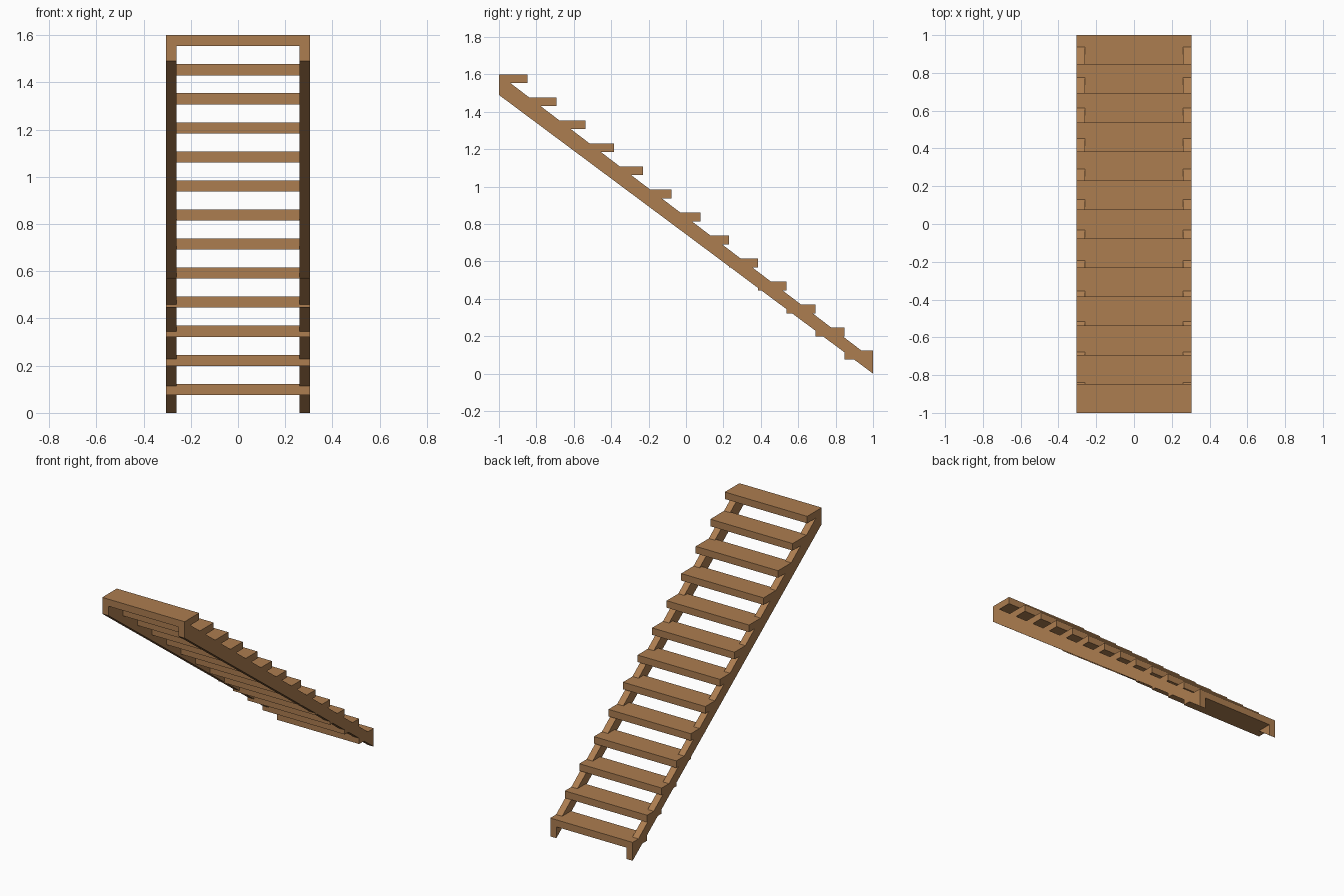
import bpy
import bmesh

cube = bpy.data.objects.get("Cube")
if cube:
    bpy.data.objects.remove(cube, do_unlink=True)

STEPS = 13
HALF_WIDTH = 0.305
STRINGER = 0.045       # stringer thickness
THICK = 0.047          # tread thickness
RUN = 2 / STEPS
RISE = 1.6 / STEPS

wood = bpy.data.materials.new("warm brown wood")
wood.use_nodes = True
colour = (0.413, 0.205, 0.08, 1)
wood.diffuse_color = colour
bsdf = wood.node_tree.nodes["Principled BSDF"]
bsdf.inputs["Base Color"].default_value = colour
bsdf.inputs["Roughness"].default_value = 0.8


def extrude_profile(name, profile, x0, x1):
    """Solid from a (y, z) outline extruded along x."""
    bm = bmesh.new()
    face = bm.faces.new([bm.verts.new((x0, y, z)) for y, z in profile])
    grown = bmesh.ops.extrude_face_region(bm, geom=[face])["geom"]
    verts = [v for v in grown if isinstance(v, bmesh.types.BMVert)]
    bmesh.ops.translate(bm, verts=verts, vec=(x1 - x0, 0, 0))
    bmesh.ops.recalc_face_normals(bm, faces=bm.faces)
    mesh = bpy.data.meshes.new(name)
    bm.to_mesh(mesh)
    bm.free()
    mesh.materials.append(wood)
    obj = bpy.data.objects.new(name, mesh)
    bpy.context.collection.objects.link(obj)
    return obj


# Slightly tapered side stringers with plumb-cut ends
side = [(1, 0), (1, RISE - THICK), (-1, 1.6), (-1, 1.49)]
extrude_profile("left_stringer", side, HALF_WIDTH - STRINGER, HALF_WIDTH)
extrude_profile("right_stringer", side, -HALF_WIDTH, STRINGER - HALF_WIDTH)

# Full-width treads climbing towards the front
for i in range(STEPS):
    back, top = 1 - i * RUN, (i + 1) * RISE
    front, bottom = back - RUN, top - THICK
    extrude_profile(f"tread_{i + 1}",
                    [(back, bottom), (back, top), (front, top), (front, bottom)],
                    -HALF_WIDTH, HALF_WIDTH)
